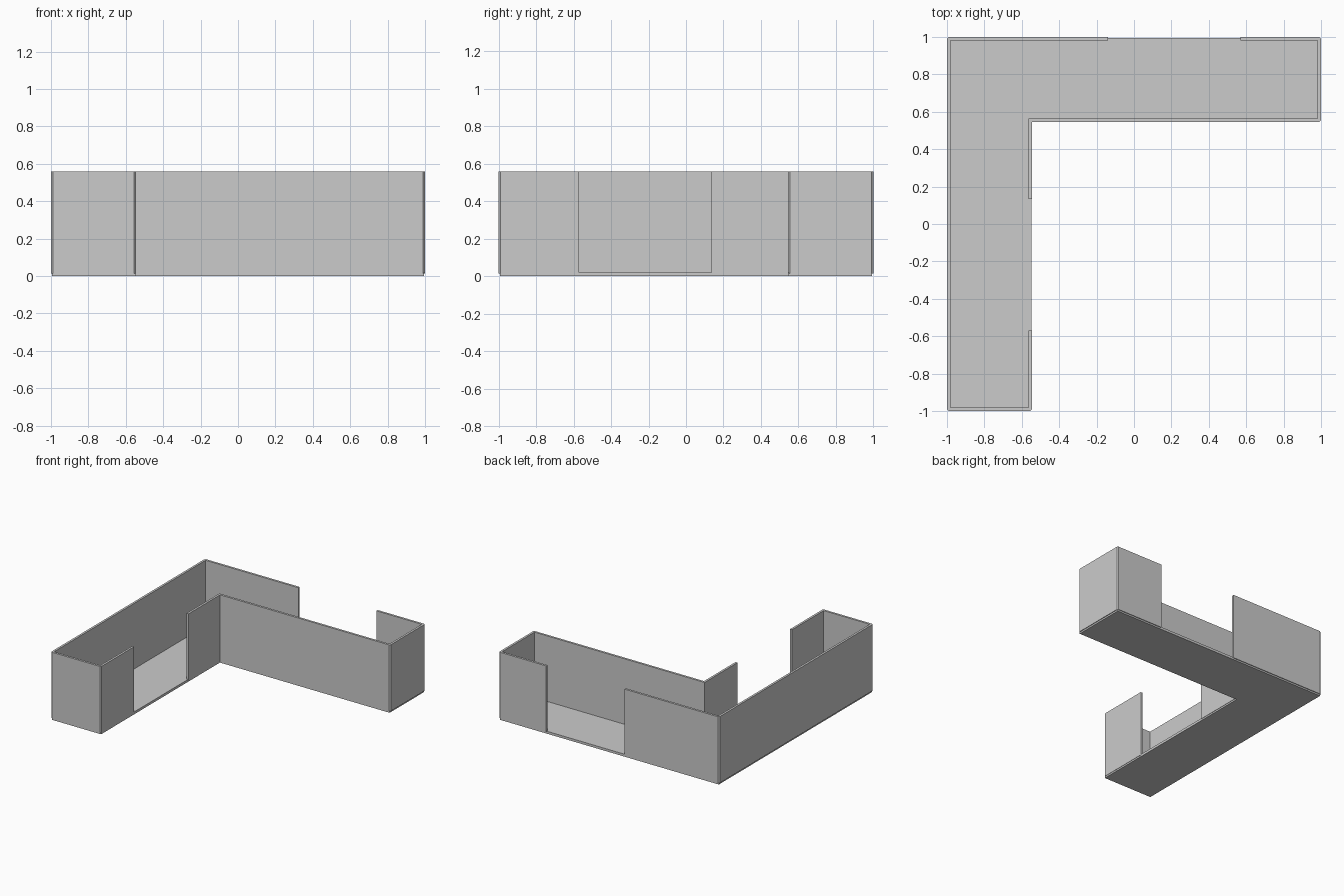
import bpy, bmesh
from mathutils import Vector

if "Cube" in bpy.data.objects:
    bpy.data.objects.remove(bpy.data.objects["Cube"])

HEIGHT, THICK, CHAMFER = 0.558, 0.018, 0.01


def prism(name, outline, z0, z1):
    """Extrude a flat outline between two heights."""
    bm = bmesh.new()
    face = bm.faces.new([bm.verts.new((x, y, z0)) for x, y in outline])
    ext = bmesh.ops.extrude_face_region(bm, geom=[face])
    verts = [g for g in ext["geom"] if isinstance(g, bmesh.types.BMVert)]
    bmesh.ops.translate(bm, verts=verts, vec=(0, 0, z1 - z0))
    bmesh.ops.recalc_face_normals(bm, faces=bm.faces)
    mesh = bpy.data.meshes.new(name)
    bm.to_mesh(mesh)
    bm.free()
    obj = bpy.data.objects.new(name, mesh)
    bpy.context.collection.objects.link(obj)
    return obj


def wall_run(name, path):
    """Wall along a right-angled path, thickened to the left (room side)."""
    pts = [Vector(p) for p in path]
    dirs = [(b - a).normalized() for a, b in zip(pts, pts[1:])]
    left = [Vector((-d.y, d.x)) for d in dirs]
    outer, inner = [pts[0]], [pts[0] + left[0] * THICK]
    for i in range(1, len(pts) - 1):
        if dirs[i - 1].cross(dirs[i]) > 0:      # small chamfer on outside corners
            outer += [pts[i] - dirs[i - 1] * CHAMFER, pts[i] + dirs[i] * CHAMFER]
        else:
            outer.append(pts[i])
        inner.append(pts[i] + (left[i - 1] + left[i]) * THICK)
    outer.append(pts[-1])
    inner.append(pts[-1] + left[-1] * THICK)
    prism(name, outer + inner[::-1], 0.013, HEIGHT)


# L-shaped floor slab, slightly inset under the walls
E, N = 0.994, 0.548
prism("floor", [(-E, -E), (-N, -E), (-N, N), (E, N), (E, E), (-E, E)], 0.0, 0.02)

# Walls on either side of the two openings
I = 0.545
wall_run("outer_walls", [(-0.14, 1), (-1, 1), (-1, -1), (-I, -1), (-I, -0.57)])
wall_run("inner_walls", [(-I, 0.135), (-I, I), (1, I), (1, 1), (0.57, 1)])
